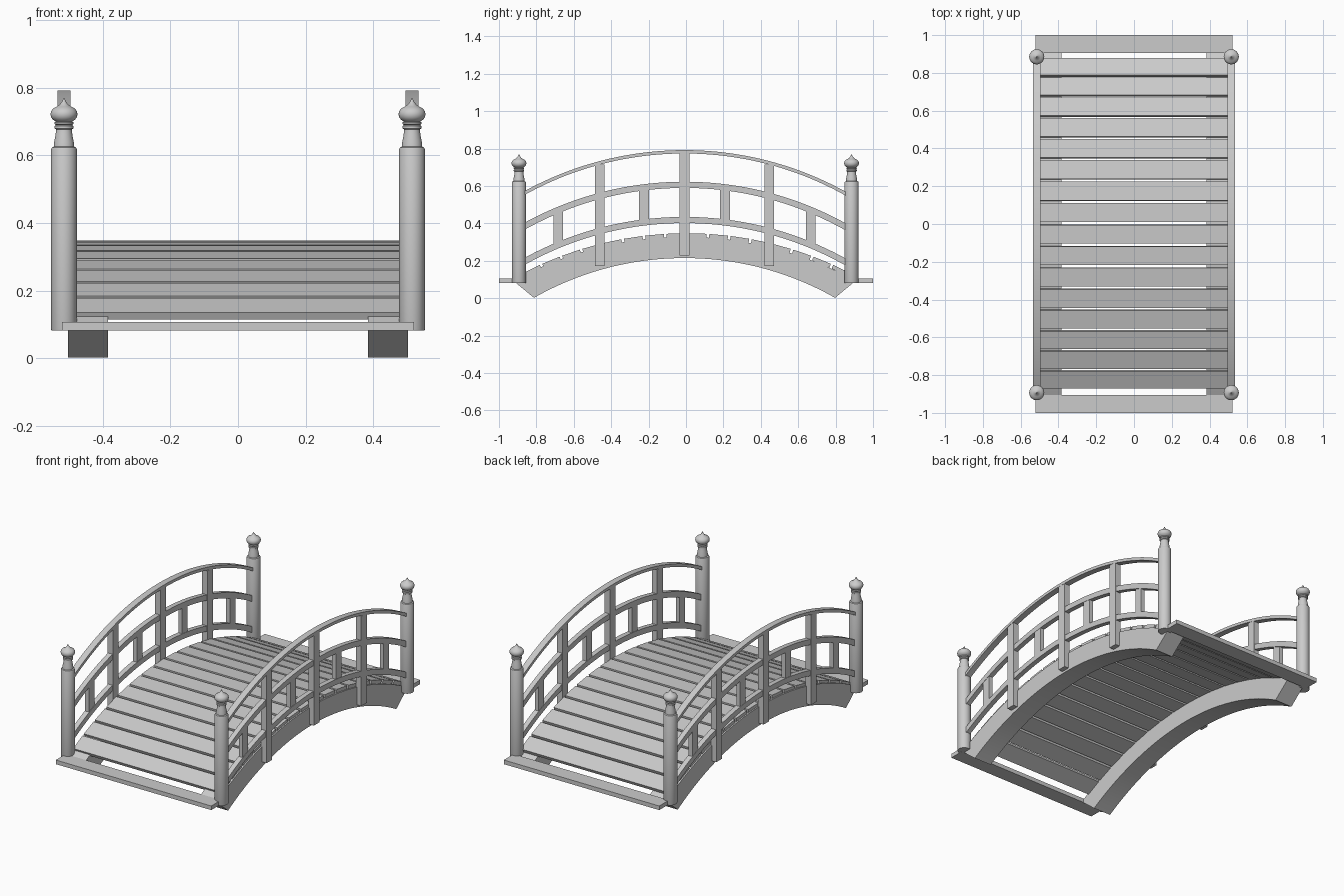
import bpy, bmesh, math

cube = bpy.data.objects.get("Cube")
if cube:
    bpy.data.objects.remove(cube, do_unlink=True)

mat = bpy.data.materials.new("pale grey wood")
mat.use_nodes = True
GREY = (0.6, 0.6, 0.6, 1)
mat.diffuse_color = GREY
mat.node_tree.nodes["Principled BSDF"].inputs["Base Color"].default_value = GREY

SHIFT = -0.008      # arch and railings sit slightly toward the front
RAIL_X = 0.515


def finish(name, bm, smooth=False):
    bmesh.ops.recalc_face_normals(bm, faces=bm.faces)
    mesh = bpy.data.meshes.new(name)
    bm.to_mesh(mesh)
    bm.free()
    mesh.materials.append(mat)
    obj = bpy.data.objects.new(name, mesh)
    bpy.context.collection.objects.link(obj)
    if smooth:
        bpy.ops.object.select_all(action='DESELECT')
        obj.select_set(True)
        bpy.context.view_layer.objects.active = obj
        bpy.ops.object.shade_smooth_by_angle(angle=math.radians(35))
    return obj


def box(name, center, size, tilt=0):
    bm = bmesh.new()
    bmesh.ops.create_cube(bm, size=1)
    for v in bm.verts:
        v.co = [c * s for c, s in zip(v.co, size)]
    obj = finish(name, bm)
    obj.location = center
    obj.rotation_euler.x = tilt
    return obj


def arc(crown, radius, half, n=40):
    """Points (y, z) on a circle whose crown is at y = 0."""
    a = math.asin(half / radius)
    return [(radius * math.sin(a * (2 * i / n - 1)),
             crown - radius + radius * math.cos(a * (2 * i / n - 1)))
            for i in range(n + 1)]


def arch_z(crown, radius, y):
    return crown - radius + math.sqrt(radius ** 2 - y ** 2)


def arch_band(name, x, width, upper, lower):
    """Solid strip between two arcs with equal point counts."""
    bm = bmesh.new()
    rings = []
    for (yu, zu), (yl, zl) in zip(upper, lower):
        rings.append([bm.verts.new((x + sx * width / 2, y + SHIFT, z))
                      for sx, y, z in ((-1, yu, zu), (1, yu, zu), (1, yl, zl), (-1, yl, zl))])
    for a, b in zip(rings, rings[1:]):
        for k in range(4):
            bm.faces.new((a[k], a[(k + 1) % 4], b[(k + 1) % 4], b[k]))
    bm.faces.new(rings[0])
    bm.faces.new(rings[-1])
    return finish(name, bm, True)


def lathe(name, x, y, profile, sides=32):
    bm = bmesh.new()
    rings = [[bm.verts.new((r * math.cos(2 * math.pi * k / sides),
                            r * math.sin(2 * math.pi * k / sides), z))
              for k in range(sides)] for r, z in profile]
    for a, b in zip(rings, rings[1:]):
        for k in range(sides):
            j = (k + 1) % sides
            bm.faces.new((a[k], a[j], b[j], b[k]))
    bm.faces.new(rings[0])
    bm.faces.new(rings[-1])
    finish(name, bm, True).location = (x, y, 0)


# Turned corner post with onion-shaped finial
POST = [(.037, .082), (.038, .085), (.038, .618), (.036, .623), (.030, .626),
        (.029, .64), (.025, .66), (.023, .677), (.028, .680), (.028, .687),
        (.024, .69), (.028, .693), (.028, .698), (.024, .70), (.033, .706),
        (.038, .713), (.040, .722), (.038, .731), (.032, .739), (.022, .744),
        (.013, .750), (.006, .759), (.001, .77)]

RAILS = (("top_rail", .792, .018, .038), ("middle_rail", .623, .033, .030),
         ("lower_rail", .435, .033, .030))
RAIL_R = 1.78

for side, s in (("left", 1), ("right", -1)):
    # Arched beam under the deck, with slanting feet
    arch_band(f"{side}_beam", s * .444, .118, arc(.328, 1.9, .915), arc(.215, 1.63, .805))

    # Curved handrails
    for name, crown, thick, width in RAILS:
        reach = .875
        arch_band(f"{side}_{name}", s * RAIL_X, width, arc(crown, RAIL_R, reach),
                  arc(crown - thick, RAIL_R - thick, reach))

    # Tall uprights from the beam to the top rail
    for i, y in enumerate((-.453, 0, .453)):
        low = arch_z(.228, 1.9, y)
        high = arch_z(.782, RAIL_R, abs(y) + .027)
        box(f"{side}_upright_{i}", (s * RAIL_X, y + SHIFT, (low + high) / 2),
            (.036, .053, high - low))

    # Short struts between the two lower rails
    for i, y in enumerate((-.675, -.217, .217, .675)):
        low, high = arch_z(.42, RAIL_R, y), arch_z(.605, RAIL_R, y)
        box(f"{side}_strut_{i}", (s * RAIL_X, y + SHIFT, (low + high) / 2),
            (.026, .053, high - low))

    for end, e in (("front", -1), ("back", 1)):
        lathe(f"{end}_{side}_post", s * RAIL_X, e * .889 + SHIFT / 2, POST)

# Deck planks following the arch
DECK_R, PITCH = 1.9, .1145
for i in range(16):
    a = (i - 7.5) * PITCH / DECK_R
    r = DECK_R - .011
    box(f"deck_plank_{i}", (0, r * math.sin(a) + .003, .347 - DECK_R + r * math.cos(a)),
        (.99, .1, .022), -a)

# Threshold boards at both ends
for end, e in (("front", -1), ("back", 1)):
    box(f"{end}_threshold", (0, e * .953, .094), (1.042, .094, .025))
